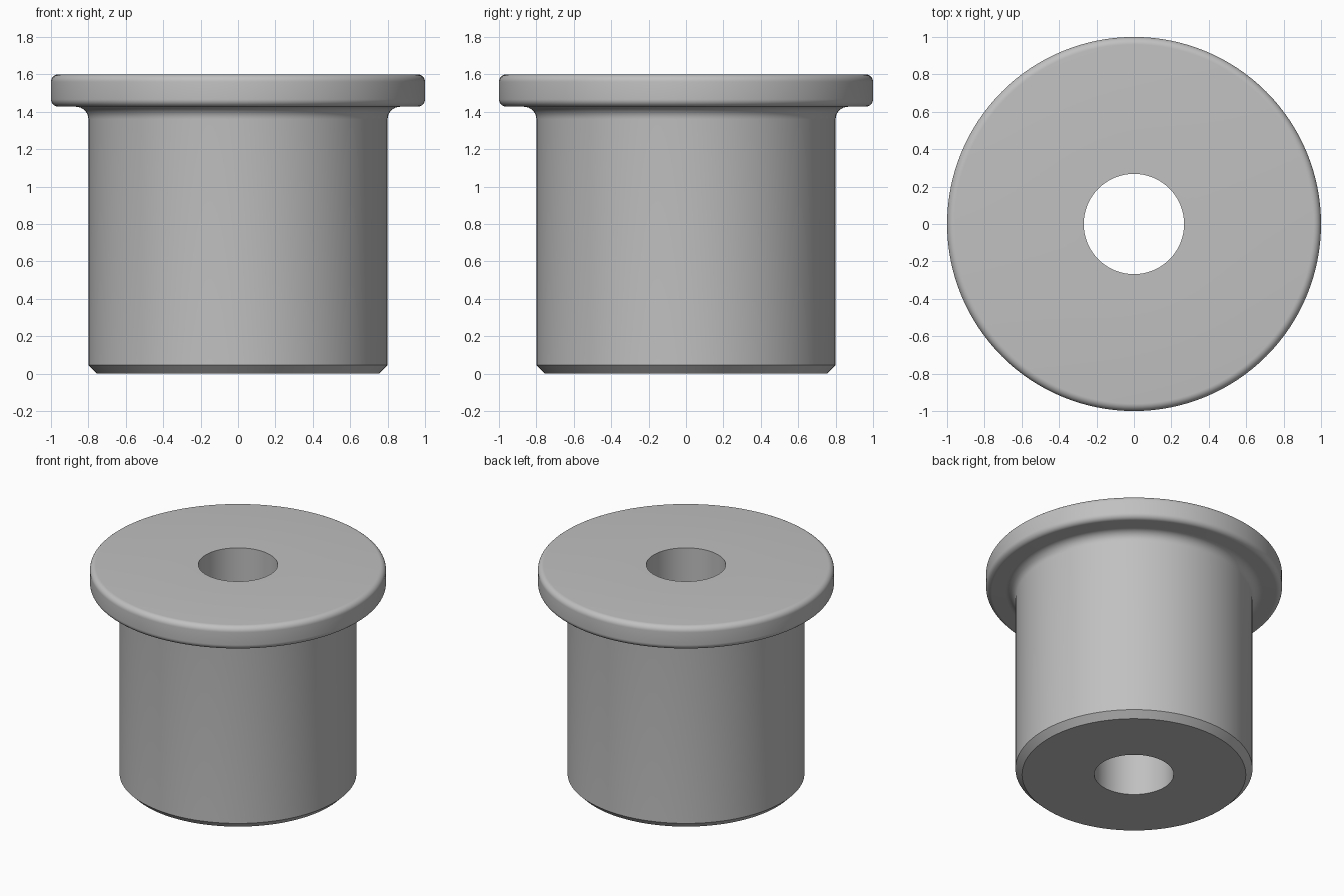
import bpy, bmesh, math

if "Cube" in bpy.data.objects:
    bpy.data.objects.remove(bpy.data.objects["Cube"])

SEGMENTS = 128
BORE, BODY, FLANGE = 0.268, 0.8, 1.0
FLANGE_Z, TOP = 1.427, 1.6
CHAMFER, FILLET, ROUND = 0.045, 0.067, 0.04


def arc(cx, cz, radius, start, end, steps=8):
    """Points of a circular arc in the (radius, height) plane, in degrees."""
    angles = [math.radians(start + (end - start) * i / steps) for i in range(steps + 1)]
    return [(cx + radius * math.cos(a), cz + radius * math.sin(a)) for a in angles]


# Closed half section: bore, chamfered foot, filleted neck, rounded flange
profile = [(BORE, 0), (BODY - CHAMFER, 0), (BODY, CHAMFER)]
profile += arc(BODY + FILLET, FLANGE_Z - FILLET, FILLET, 180, 90)
profile += arc(FLANGE - ROUND, FLANGE_Z + ROUND, ROUND, -90, 0)
profile += arc(FLANGE - ROUND, TOP - ROUND, ROUND, 0, 90)
profile += [(BORE, TOP)]

# Revolve the section around z
bm = bmesh.new()
rings = []
for i in range(SEGMENTS):
    a = 2 * math.pi * i / SEGMENTS
    rings.append([bm.verts.new((r * math.cos(a), r * math.sin(a), z)) for r, z in profile])
n = len(profile)
for i in range(SEGMENTS):
    here, there = rings[i], rings[(i + 1) % SEGMENTS]
    for j in range(n):
        k = (j + 1) % n
        bm.faces.new((here[j], there[j], there[k], here[k]))
bmesh.ops.recalc_face_normals(bm, faces=bm.faces)
mesh = bpy.data.meshes.new("flanged_bushing")
bm.to_mesh(mesh)
bm.free()

bushing = bpy.data.objects.new("flanged_bushing", mesh)
bpy.context.collection.objects.link(bushing)

# Plain grey metal
grey = bpy.data.materials.new("grey_metal")
grey.diffuse_color = (0.53, 0.53, 0.53, 1)
grey.use_nodes = True
grey.node_tree.nodes["Principled BSDF"].inputs["Base Color"].default_value = grey.diffuse_color
mesh.materials.append(grey)

# Smooth curves, sharp rims
bpy.context.view_layer.objects.active = bushing
bushing.select_set(True)
bpy.ops.object.shade_smooth_by_angle(angle=math.radians(30))
